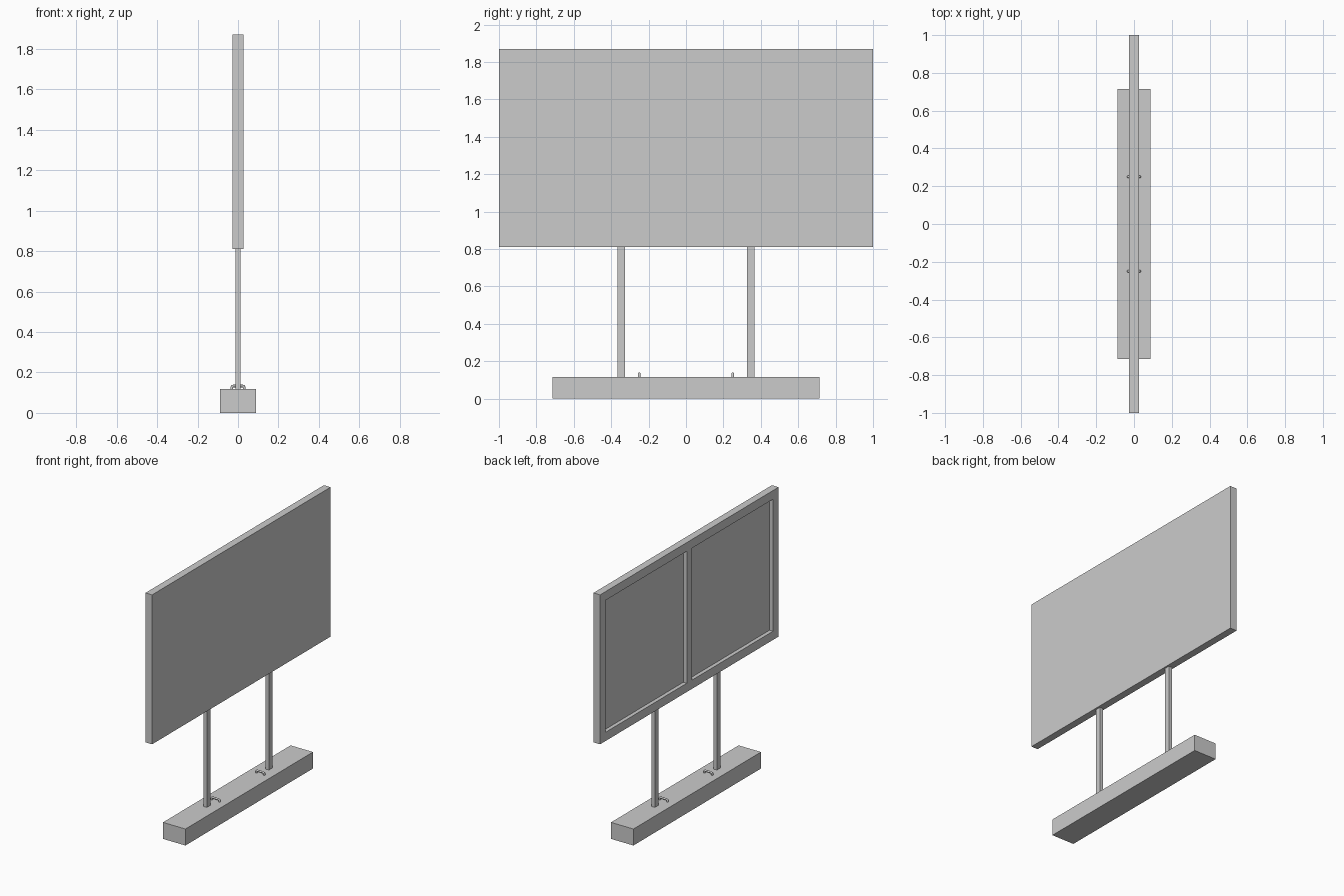
import bpy, bmesh
from mathutils import Matrix, Vector

if "Cube" in bpy.data.objects:
    bpy.data.objects.remove(bpy.data.objects["Cube"])


def box_bmesh(lo, hi):
    lo, hi = Vector(lo), Vector(hi)
    bm = bmesh.new()
    m = Matrix.Translation((lo + hi) / 2) @ Matrix.Diagonal((*(hi - lo), 1))
    bmesh.ops.create_cube(bm, size=1, matrix=m)
    return bm


def finish(bm, name):
    bmesh.ops.recalc_face_normals(bm, faces=bm.faces)
    me = bpy.data.meshes.new(name)
    bm.to_mesh(me)
    bm.free()
    ob = bpy.data.objects.new(name, me)
    bpy.context.collection.objects.link(ob)
    return ob


# Sign panel: flat on +x, two recessed bays on -x
T = 0.026
bm = box_bmesh((-T, -1, 0.81), (T, 1, 1.87))
bmesh.ops.bisect_plane(bm, geom=bm.verts[:] + bm.edges[:] + bm.faces[:],
                       plane_co=(0, 0, 0), plane_no=(0, 1, 0))
bm.normal_update()
back = [f for f in bm.faces if f.normal.x < -0.9]
bmesh.ops.inset_region(bm, faces=back, thickness=0.034, use_even_offset=True)
bmesh.ops.inset_individual(bm, faces=back, thickness=0.028, use_even_offset=True)
bays = bmesh.ops.extrude_discrete_faces(bm, faces=back)["faces"]
for f in bays:
    bmesh.ops.translate(bm, verts=f.verts[:], vec=(0.027, 0, 0))
finish(bm, "sign_panel")

# Ballast base
finish(box_bmesh((-0.088, -0.715, 0), (0.088, 0.715, 0.117)), "base_block")

for side, label in ((-1, "left"), (1, "right")):
    # Support post
    y = side * 0.347
    finish(box_bmesh((-0.013, y - 0.02, 0.115), (0.013, y + 0.02, 0.812)), label + "_post")

    # Lifting handle: bent round bar across the base
    half = [(0.031, 0.112), (0.031, 0.125), (0.028, 0.131), (0.022, 0.133)]
    path = [(-x, z) for x, z in half] + [(x, z) for x, z in reversed(half)]
    cu = bpy.data.curves.new(label + "_handle", 'CURVE')
    cu.dimensions = '3D'
    cu.bevel_depth = 0.007
    cu.bevel_resolution = 2
    cu.use_fill_caps = True
    sp = cu.splines.new('POLY')
    sp.points.add(len(path) - 1)
    for p, (x, z) in zip(sp.points, path):
        p.co = (x, side * 0.25, z, 1)
    bpy.context.collection.objects.link(bpy.data.objects.new(label + "_handle", cu))
